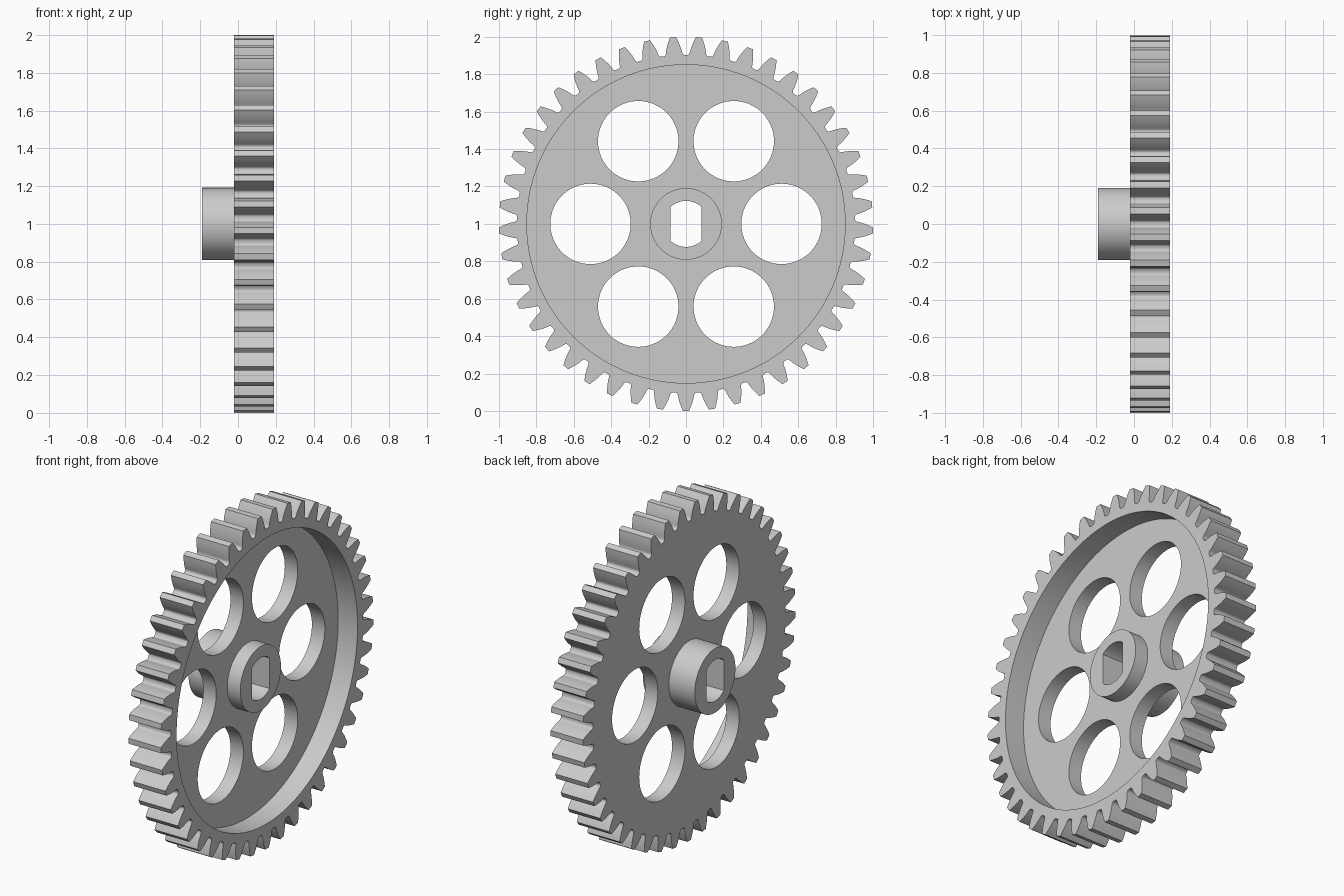
import bpy, bmesh, math
from math import pi, sin, cos, acos, tan

if "Cube" in bpy.data.objects:
    bpy.data.objects.remove(bpy.data.objects["Cube"])

M = 2 / 47                 # gear module: 45 teeth, tip radius 1
TEETH = 45
PITCH_R = M * TEETH / 2
BASE_R = PITCH_R * cos(math.radians(20))
ROOT_R = PITCH_R - 1.25 * M
BACK, WEB, HUB_END, FACE = -4.5 * M, 1.5 * M, 3.5 * M, 4.5 * M
BLANK_BACK = -0.5 * M

grey = bpy.data.materials.new("light_grey")
grey.diffuse_color = (0.6, 0.6, 0.6, 1)
grey.use_nodes = True
grey.node_tree.nodes["Principled BSDF"].inputs["Base Color"].default_value = grey.diffuse_color


def polar(r, a):
    return (r * cos(a), r * sin(a))


def circle(r, n, cy=0, cz=0):
    return [(cy + r * cos(2 * pi * i / n), cz + r * sin(2 * pi * i / n)) for i in range(n)]


def prism(name, outline, x0, x1):
    """Extrude a (y, z) outline along x; the axle sits at z = 1."""
    bm = bmesh.new()
    face = bm.faces.new([bm.verts.new((x0, y, z + 1)) for y, z in outline])
    ext = bmesh.ops.extrude_face_region(bm, geom=[face], use_keep_orig=True)
    for v in ext["geom"]:
        if isinstance(v, bmesh.types.BMVert):
            v.co.x = x1
    bmesh.ops.recalc_face_normals(bm, faces=bm.faces)
    mesh = bpy.data.meshes.new(name)
    bm.to_mesh(mesh)
    bm.free()
    mesh.materials.append(grey)
    ob = bpy.data.objects.new(name, mesh)
    bpy.context.collection.objects.link(ob)
    return ob


def inv(a):
    return tan(a) - a


def half_angle(r):
    """Half the angular thickness of an involute tooth at radius r."""
    return pi / (2 * TEETH) + inv(math.radians(20)) - inv(acos(BASE_R / r))


def gear_outline():
    half_pitch = pi / TEETH
    # root fillet, involute flank, tip
    side = [(ROOT_R, half_pitch - 0.011), (ROOT_R + 0.004, half_pitch - 0.0185)]
    for i in range(7):
        r = 0.917 + (1 - 0.917) * i / 6
        side.append((r, half_angle(r)))
    pts = []
    for k in range(TEETH):
        c = -pi / 2 + 2 * half_pitch * k
        pts += [polar(r, c - a) for r, a in side]
        pts.append(polar(1, c))
        pts += [polar(r, c + a) for r, a in reversed(side)]
    return pts


def combine(target, tool, operation):
    mod = target.modifiers.new(tool.name, 'BOOLEAN')
    mod.operation = operation
    mod.solver = 'EXACT'
    mod.object = tool
    tool.hide_render = True


# Toothed blank
gear = prism("spur_gear", gear_outline(), BLANK_BACK, FACE)
tools = []

# Recess inside the rim
tools.append((prism("recess_cutter", circle(20 * M, 128), WEB, FACE + 0.1), 'DIFFERENCE'))

# Six lightening holes
for k in range(6):
    cy, cz = polar(12 * M, k * pi / 3)
    tools.append((prism(f"hole_cutter_{k}", circle(0.215, 64, cy, cz), -0.3, 0.4), 'DIFFERENCE'))

# Hub through the web
tools.append((prism("hub", circle(4.5 * M, 64), BACK, HUB_END), 'UNION'))

# Bore with two flats
R, FLAT = 0.123, 0.083
a0 = acos(FLAT / R)
arc = [a0 + (pi - 2 * a0) * i / 16 for i in range(17)]
bore = [polar(R, a) for a in arc] + [polar(R, a + pi) for a in arc]
tools.append((prism("bore_cutter", bore, -0.4, 0.4), 'DIFFERENCE'))

for tool, op in tools:
    combine(gear, tool, op)

# Bake the cuts and remove the helpers
bpy.context.view_layer.update()
deps = bpy.context.evaluated_depsgraph_get()
result = bpy.data.meshes.new_from_object(gear.evaluated_get(deps))
gear.modifiers.clear()
gear.data = result
result.name = "spur_gear"
for tool, op in tools:
    bpy.data.objects.remove(tool)

# One material, smooth flanks and bores with crisp edges
result.materials.clear()
result.materials.append(grey)
for p in result.polygons:
    p.material_index = 0
bpy.context.view_layer.objects.active = gear
gear.select_set(True)
bpy.ops.object.shade_smooth_by_angle(angle=math.radians(40))
